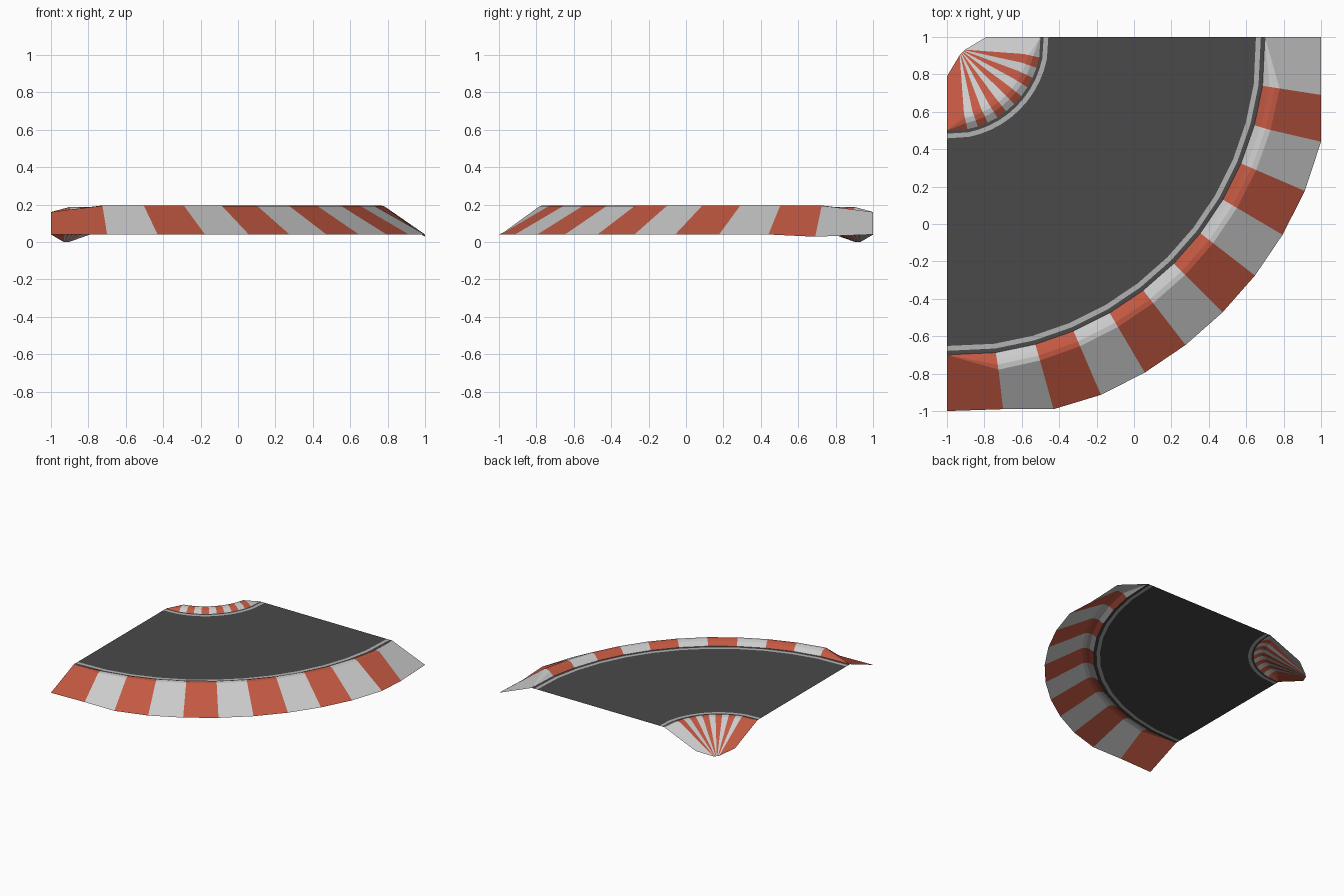
import bpy
from math import sin, cos, radians

if "Cube" in bpy.data.objects:
    bpy.data.objects.remove(bpy.data.objects["Cube"])

N = 12          # stripes around the quarter turn
ROAD_Z = 0.16


def material(name, rgb):
    m = bpy.data.materials.new(name)
    m.diffuse_color = (*rgb, 1)
    m.use_nodes = True
    m.node_tree.nodes["Principled BSDF"].inputs["Base Color"].default_value = m.diffuse_color
    return m


RED = material("kerb_red", (0.55, 0.10, 0.055))
WHITE = material("kerb_white", (0.62, 0.62, 0.62))
ASPHALT = material("asphalt", (0.07, 0.067, 0.068))
PAINT = material("line_paint", (0.45, 0.45, 0.45))


def angles(end):
    """End stripes are wider, the rest are equal."""
    step = (90 - 2 * end) / (N - 2)
    return [0] + [end + step * i for i in range(N - 1)] + [90]


OUT, INN = angles(8.8), angles(12.5)


def at(r, a, z=ROAD_Z):
    """Point on a circle about the tile corner, starting at the left edge."""
    a = radians(a)
    return (-1 + r * sin(a), 1 - r * cos(a), z)


def arc(r, angs, bulge=0.0, z=ROAD_Z):
    """Row of points; inner points may bulge and rise, ends stay on the road."""
    return [at(r + bulge * sin(radians(2 * a)) ** 0.5 if 0 < a < 90 else r, a, z)
            for a in angs]


def strip(name, rows, mats):
    """Quad sheet through rows of points, materials alternating along it."""
    n = len(rows[0])
    verts = [p for row in rows for p in row]
    faces, cols = [], []
    for j in range(len(rows) - 1):
        for i in range(n - 1):
            k = j * n + i
            faces.append((k, k + 1, k + n + 1, k + n))
            cols.append(i % len(mats))
    me = bpy.data.meshes.new(name)
    me.from_pydata(verts, [], faces)
    for m in mats:
        me.materials.append(m)
    for p, c in zip(me.polygons, cols):
        p.material_index = c
    me.validate()
    ob = bpy.data.objects.new(name, me)
    bpy.context.collection.objects.link(ob)
    return ob


# Flat road with a painted line and a narrow asphalt margin on both sides
road_rows = [arc(0.50, INN, 0.008), arc(0.517, INN, 0.008), arc(0.542, INN, 0.008),
             arc(1.652, OUT, 0.014), arc(1.678, OUT, 0.014), arc(1.70, OUT, 0.014)]
road_parts = [("inner_margin", ASPHALT), ("inner_line", PAINT), ("road", ASPHALT),
              ("outer_line", PAINT), ("outer_margin", ASPHALT)]
for (name, mat), a, b in zip(road_parts, road_rows, road_rows[1:]):
    strip(name, [a, b], [mat])

# Outer kerb: rounded crest that dies into the road at both ends
rows = [road_rows[-1]]
for r, z in [(1.745, 0.187), (1.773, 0.195), (1.80, 0.193)]:
    rows.append([at(1.70, 0)] + [at(r, a, z) for a in OUT[1:-1]] + [at(1.70, 90)])
skirt = [at(2.083, a, 0.04) for a in OUT]
skirt[0], skirt[-1] = (-1, -1, 0.04), (1, 1, 0.04)
skirt[1], skirt[-2] = (-0.70, -0.99, 0.04), (1, 0.69, 0.028)
skirt[2], skirt[-3] = (-0.43, -0.99, 0.04), (1, 0.44, 0.04)
strip("outer_kerb", rows + [skirt], [RED, WHITE])

# Inner kerb: crest then stripes fanning down to a low point in the corner
rows = [road_rows[0]]
for r, z in [(0.472, 0.181), (0.445, 0.186), (0.42, 0.181)]:
    rows.append([at(0.50, 0)] + [at(r, a, z) for a in INN[1:-1]] + [at(0.50, 90)])
tip = [(-0.935 + 0.035 * i / N, 0.90 + 0.035 * i / N, 0) for i in range(N + 1)]
tip[0], tip[-1] = (-1, 0.79, 0.04), (-0.79, 1, 0.04)
strip("inner_kerb", rows + [tip], [RED, WHITE])
